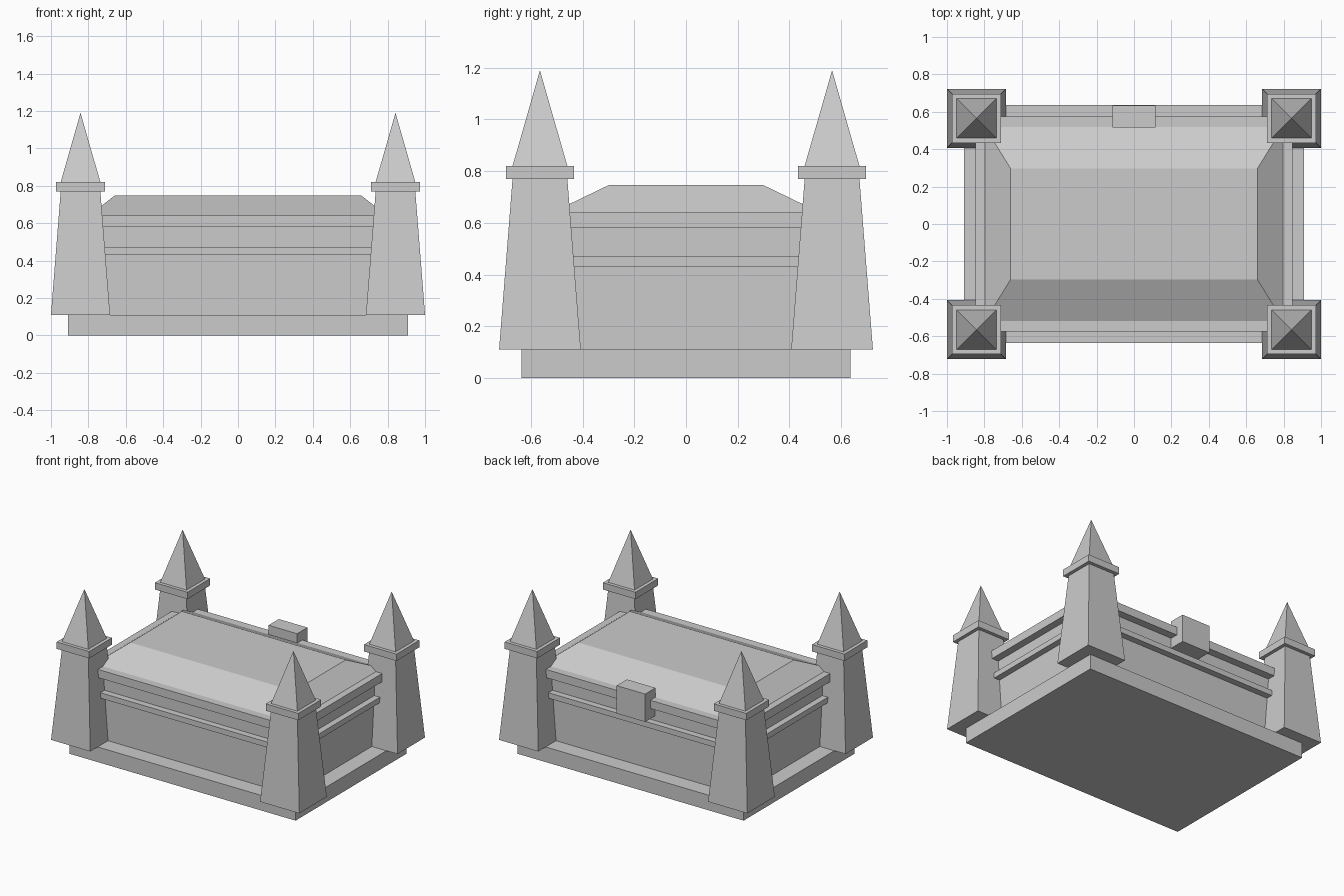
import bpy, bmesh

if "Cube" in bpy.data.objects:
    bpy.data.objects.remove(bpy.data.objects["Cube"])


def frustum(name, z0, z1, bottom, top, centre=(0, 0)):
    """Four-sided solid between two rectangles given as half sizes; zero top makes a point."""
    bm = bmesh.new()
    cx, cy = centre

    def ring(half, z):
        return [bm.verts.new((cx + sx * half[0], cy + sy * half[1], z))
                for sx, sy in ((-1, -1), (1, -1), (1, 1), (-1, 1))]

    low = ring(bottom, z0)
    bm.faces.new(low[::-1])
    if top[0] > 0:
        high = ring(top, z1)
        bm.faces.new(high)
        for i in range(4):
            j = (i + 1) % 4
            bm.faces.new((low[i], low[j], high[j], high[i]))
    else:
        tip = bm.verts.new((cx, cy, z1))
        for i in range(4):
            bm.faces.new((low[i], low[(i + 1) % 4], tip))
    mesh = bpy.data.meshes.new(name)
    bm.to_mesh(mesh)
    bm.free()
    obj = bpy.data.objects.new(name, mesh)
    bpy.context.collection.objects.link(obj)
    return obj


def block(name, z0, z1, half, centre=(0, 0)):
    return frustum(name, z0, z1, half, half, centre)


# Chest: plinth, body, trim band, lid rim and hipped lid
block("base_plinth", 0, 0.11, (0.91, 0.637))
block("chest_body", 0.11, 0.60, (0.793, 0.518))
block("trim_band", 0.43, 0.47, (0.838, 0.565))
block("lid_rim", 0.58, 0.64, (0.847, 0.575))
frustum("lid_top", 0.64, 0.747, (0.797, 0.518), (0.66, 0.297))

# Clasp on the back face
block("clasp", 0.505, 0.708, (0.115, 0.059), (0, 0.575))

# Corner towers: tapered shaft, cap slab and spire
for side, sx in (("left", -1), ("right", 1)):
    for end, sy in (("front", -1), ("back", 1)):
        c = (sx * 0.842, sy * 0.565)
        tag = f"{end}_{side}"
        frustum(f"{tag}_tower", 0.11, 0.77, (0.158, 0.158), (0.106, 0.106), c)
        block(f"{tag}_tower_cap", 0.77, 0.82, (0.131, 0.131), c)
        frustum(f"{tag}_spire", 0.82, 1.19, (0.106, 0.106), (0, 0), c)
